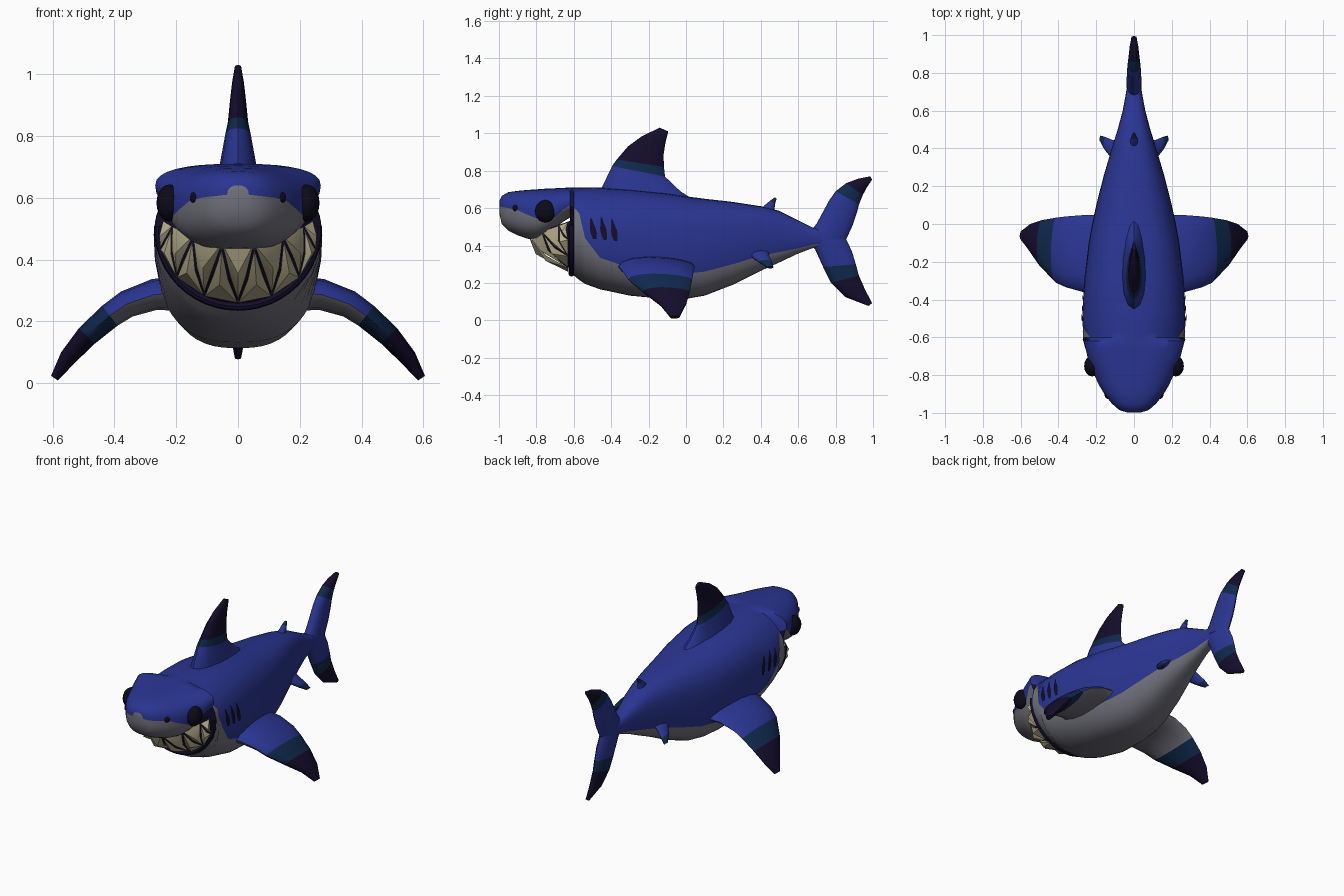
import bpy, bmesh, math
from mathutils import Vector, Matrix

if "Cube" in bpy.data.objects:
    bpy.data.objects.remove(bpy.data.objects["Cube"])


def material(name, rgb):
    m = bpy.data.materials.new(name)
    m.diffuse_color = (*rgb, 1)
    m.use_nodes = True
    m.node_tree.nodes["Principled BSDF"].inputs["Base Color"].default_value = m.diffuse_color
    return m


BLUE = material("deep blue", (0.023, 0.036, 0.29))
GREY = material("belly grey", (0.17, 0.17, 0.205))
TEAL = material("dark teal", (0.005, 0.022, 0.075))
NAVY = material("tip navy", (0.007, 0.004, 0.025))
BLACK = material("eye black", (0.004, 0.003, 0.010))
IVORY = material("tooth ivory", (0.47, 0.42, 0.26))
PALETTE = [BLUE, GREY, TEAL, NAVY, BLACK, IVORY]
B, G, T, N, K, I = range(6)


def finish(bm, name, angle=40):
    bmesh.ops.recalc_face_normals(bm, faces=bm.faces)
    me = bpy.data.meshes.new(name)
    bm.to_mesh(me)
    bm.free()
    for m in PALETTE:
        me.materials.append(m)
    ob = bpy.data.objects.new(name, me)
    bpy.context.collection.objects.link(ob)
    if angle:
        bpy.ops.object.select_all(action='DESELECT')
        ob.select_set(True)
        bpy.context.view_layer.objects.active = ob
        bpy.ops.object.shade_smooth_by_angle(angle=math.radians(angle))
    return ob


def loft(bm, rings, colour):
    """Skin closed rings of points; colour(span, segment) gives the material."""
    rows = [[bm.verts.new(p) for p in r] for r in rings]
    n = len(rows[0])
    for i in range(len(rows) - 1):
        for j in range(n):
            k = (j + 1) % n
            f = bm.faces.new((rows[i][j], rows[i][k], rows[i + 1][k], rows[i + 1][j]))
            f.material_index = colour(i, j)
    for row, i in ((rows[0], 0), (rows[-1], len(rows) - 2)):
        bm.faces.new(row).material_index = colour(i, n // 2)


# Body stations: y, half width, top, bottom, height of the blue/grey line
BODY = [
    (-.998, .035, .640, .570, .610), (-.985, .078, .665, .515, .605),
    (-.95, .118, .685, .480, .600), (-.90, .157, .692, .455, .590),
    (-.85, .187, .697, .437, .565), (-.80, .210, .700, .430, .545),
    (-.75, .230, .704, .445, .535), (-.70, .247, .706, .490, .550),
    (-.66, .258, .708, .525, .590), (-.62, .268, .710, .550, .615),
    (-.60, .270, .710, .240, .605), (-.57, .272, .710, .215, .570),
    (-.54, .273, .711, .195, .440), (-.46, .273, .710, .166, .335),
    (-.30, .264, .700, .132, .280), (-.10, .240, .680, .113, .250),
    (0, .222, .663, .115, .250), (.10, .200, .650, .132, .260),
    (.25, .162, .633, .190, .300), (.40, .118, .610, .265, .345),
    (.50, .087, .585, .310, .365), (.60, .060, .535, .357, .385),
    (.68, .045, .495, .387, .405), (.80, .025, .480, .400, .420),
]
HALF = 9          # segments above and below the colour line on each side
MOUTH = 9         # span that forms the open mouth wall


def section(st, a):
    """Point on a station's outline at angle a, from -90 to 90 degrees."""
    y, w, top, bot, _ = st
    p = 2.5 if y < -.61 else min(2.6, 2 + (y + .6) * 2)
    zc = bot + .55 * (top - bot)
    s = math.sin(a)
    h = top - zc if s > 0 else zc - bot
    z = zc + math.copysign(h * abs(s) ** (2 / p), s)
    return Vector((w * max(math.cos(a), 0) ** (2 / p), y, z))


def angle_at(st, z):
    """Outline angle at a given height, by bisection."""
    lo, hi = -math.pi / 2, math.pi / 2
    for _ in range(30):
        mid = (lo + hi) / 2
        lo, hi = (mid, hi) if section(st, mid).z < z else (lo, mid)
    return lo


def ring(st):
    q, line = math.pi / 2, angle_at(st, st[4])
    angles = [q + (line - q) * i / HALF for i in range(HALF)]
    angles += [line + (-q - line) * i / HALF for i in range(HALF + 1)]
    right = [section(st, a) for a in angles]
    return right + [Vector((-p.x, p.y, p.z)) for p in right[-2:0:-1]]


def body_colour(i, j):
    if HALF <= j < 3 * HALF:
        return N if i == MOUTH else G
    return B


bm = bmesh.new()
loft(bm, [ring(s) for s in BODY], body_colour)
finish(bm, "body")


# Mouth surface: u runs side to side (-1..1), v from upper lip to lower lip
def mouth(u, v, out=0.0):
    phi = u * math.radians(86)
    s = math.sin(phi)
    up = Vector((.243 * s, -.85 + .22 * s * s, .445 + .08 * s * s))
    low = Vector((.262 * s, -.63, .50 - .24 * math.cos(phi)))
    p = up.lerp(low, v)
    return p + Vector((s * .7, -1, -.55)).normalized() * (out + .02 * math.sin(v * math.pi) * math.cos(phi))


bm = bmesh.new()
grid = [[bm.verts.new(mouth(-1 + i / 12, v / 5, -.022)) for v in range(6)] for i in range(25)]
for a, b in zip(grid, grid[1:]):
    for v in range(5):
        bm.faces.new((a[v], b[v], b[v + 1], a[v + 1])).material_index = N
finish(bm, "mouth_lining")

# Interlocking teeth, each a bulged triangle
bm = bmesh.new()
COUNT = 13
step = 2 / (COUNT + 1)
for k in range(COUNT):
    c = -1 + step * (k + 1)
    upper = k % 2 == 0
    base, tip, mid = (0, .93, .38) if upper else (1, .08, .6)
    pts = [mouth(c - step * .97, base), mouth(c - step * .45, (base + tip) / 2, .006),
           mouth(c, tip), mouth(c + step * .45, (base + tip) / 2, .006),
           mouth(c + step * .97, base)]
    vs = [bm.verts.new(p) for p in pts]
    peak = bm.verts.new(mouth(c, mid, .024))
    for a, b in zip(vs, vs[1:] + vs[:1]):
        bm.faces.new((a, b, peak)).material_index = I
finish(bm, "teeth", 30)

# Dark lower lip line
bm = bmesh.new()
rows = []
for i in range(25):
    phi = math.radians(-92 + 184 * i / 24)
    c = Vector((.258 * math.sin(phi), -.612, .50 - .252 * math.cos(phi)))
    d = Vector((math.sin(phi), 0, -math.cos(phi)))
    rows.append([c + d * .014 * math.cos(t) + Vector((0, .016 * math.sin(t), 0))
                 for t in (math.tau * j / 8 for j in range(8))])
loft(bm, rows, lambda i, j: N)
finish(bm, "lower_lip")


def fin(name, stations, colours, side=1, grey_below=0):
    """Stations: leading point, trailing point, half thickness."""
    bm = bmesh.new()
    st = [(Vector(a), Vector(b), t) for a, b, t in stations]
    mids = [(a + b) / 2 for a, b, _ in st]
    rings = []
    for i, (a, b, t) in enumerate(st):
        run = mids[min(i + 1, len(st) - 1)] - mids[max(i - 1, 0)]
        nrm = run.cross(b - a).normalized()
        pts = []
        for j in range(14):
            ang = math.tau * j / 14
            c = (1 - math.cos(ang)) / 2
            p = a.lerp(b, c) + nrm * t * math.sin(ang) * (1.15 - .4 * c)
            pts.append(Vector((p.x * side, p.y, p.z)))
        rings.append(pts)
    loft(bm, rings, lambda i, j: colours[i])
    bmesh.ops.recalc_face_normals(bm, faces=bm.faces)
    for f in bm.faces:
        if grey_below and f.material_index == B and f.normal.z < -.15:
            f.material_index = G
    finish(bm, name, 50)


def upright(*rows):
    """Stations of a fin standing in the centre plane."""
    return [((0, a, b), (0, c, d), t) for a, b, c, d, t in rows]


fin("dorsal_fin", upright(
    (-.47, .64, .08, .62, .075), (-.45, .71, -.03, .69, .062), (-.395, .825, -.112, .768, .043),
    (-.37, .86, -.118, .82, .034), (-.31, .93, -.12, .885, .027), (-.235, .985, -.11, .95, .02),
    (-.14, 1.03, -.095, 1.01, .011)), [B, B, T, N, N, N])
fin("rear_dorsal_fin", upright(
    (.38, .57, .48, .55, .026), (.42, .615, .473, .59, .02), (.45, .64, .476, .622, .015),
    (.475, .657, .485, .65, .007)), [B, B, T])
fin("upper_tail_fin", upright(
    (.64, .44, .855, .43, .04), (.70, .52, .892, .51, .04), (.765, .64, .915, .58, .037),
    (.80, .69, .925, .62, .034), (.856, .733, .945, .67, .029), (.92, .757, .967, .71, .024),
    (.985, .77, .995, .752, .014)), [B, B, B, T, N, N])
fin("lower_tail_fin", upright(
    (.64, .44, .855, .435, .038), (.69, .38, .887, .37, .036), (.733, .285, .908, .30, .033),
    (.775, .20, .924, .24, .028), (.85, .125, .957, .165, .022),
    (.975, .077, .995, .092, .011)), [B, B, T, N, N])

for side, label in ((1, "right"), (-1, "left")):
    # Paired fins
    rows = [(.17, .29, -.37, .05, .06), (.27, .287, -.36, .047, .052), (.36, .256, -.335, .04, .046),
            (.415, .218, -.31, .033, .042), (.49, .152, -.23, .02, .037),
            (.55, .083, -.14, 0, .029), (.594, .016, -.085, -.035, .014)]
    fin(label + "_pectoral_fin", [((x, a, z), (x, b, z), t) for x, z, a, b, t in rows],
        [B, B, B, T, N, N], side, 1)
    rows = [(.07, .38, .31, .44, .025), (.115, .345, .345, .445, .021),
            (.15, .312, .39, .46, .017), (.176, .283, .435, .468, .009)]
    fin(label + "_pelvic_fin", [((x, a, z), (x, b, z), t) for x, z, a, b, t in rows],
        [B, B, T], side)

    # Eye and nostril
    for part, pos, size in (("eye", (.222, -.752, .583), (.042, .055, .06)),
                            ("nostril", (.134, -.905, .6), (.022, .022, .022))):
        bm = bmesh.new()
        bmesh.ops.create_uvsphere(bm, u_segments=16, v_segments=10, radius=1)
        bm.transform(Matrix.Translation((pos[0] * side, pos[1], pos[2])) @ Matrix.Diagonal((*size, 1)))
        for f in bm.faces:
            f.material_index = K
        finish(bm, label + "_" + part, 60)

    # Gill slits laid on the flank
    bm = bmesh.new()
    for y, top, bot in ((-.50, .545, .435), (-.445, .55, .43), (-.388, .54, .425)):
        strip = []
        for k in range(5):
            z = bot + (top - bot) * k / 4
            half = .004 + .013 * math.sin(math.pi * min(k + .5, 4) / 4)
            st = (y, .273 + .35 * min(0, -.46 - y) * .15, .708, .15, 0)
            x = section(st, angle_at(st, z)).x + .004
            strip.append([bm.verts.new((side * x, y + d * half - .008 + .02 * (1 - k / 4), z))
                          for d in (-1, 1)])
        for a, b in zip(strip, strip[1:]):
            bm.faces.new((a[0], a[1], b[1], b[0])).material_index = N
    bmesh.ops.solidify(bm, geom=bm.faces[:], thickness=.006)
    for f in bm.faces:
        f.material_index = N
    finish(bm, label + "_gills", 30)
